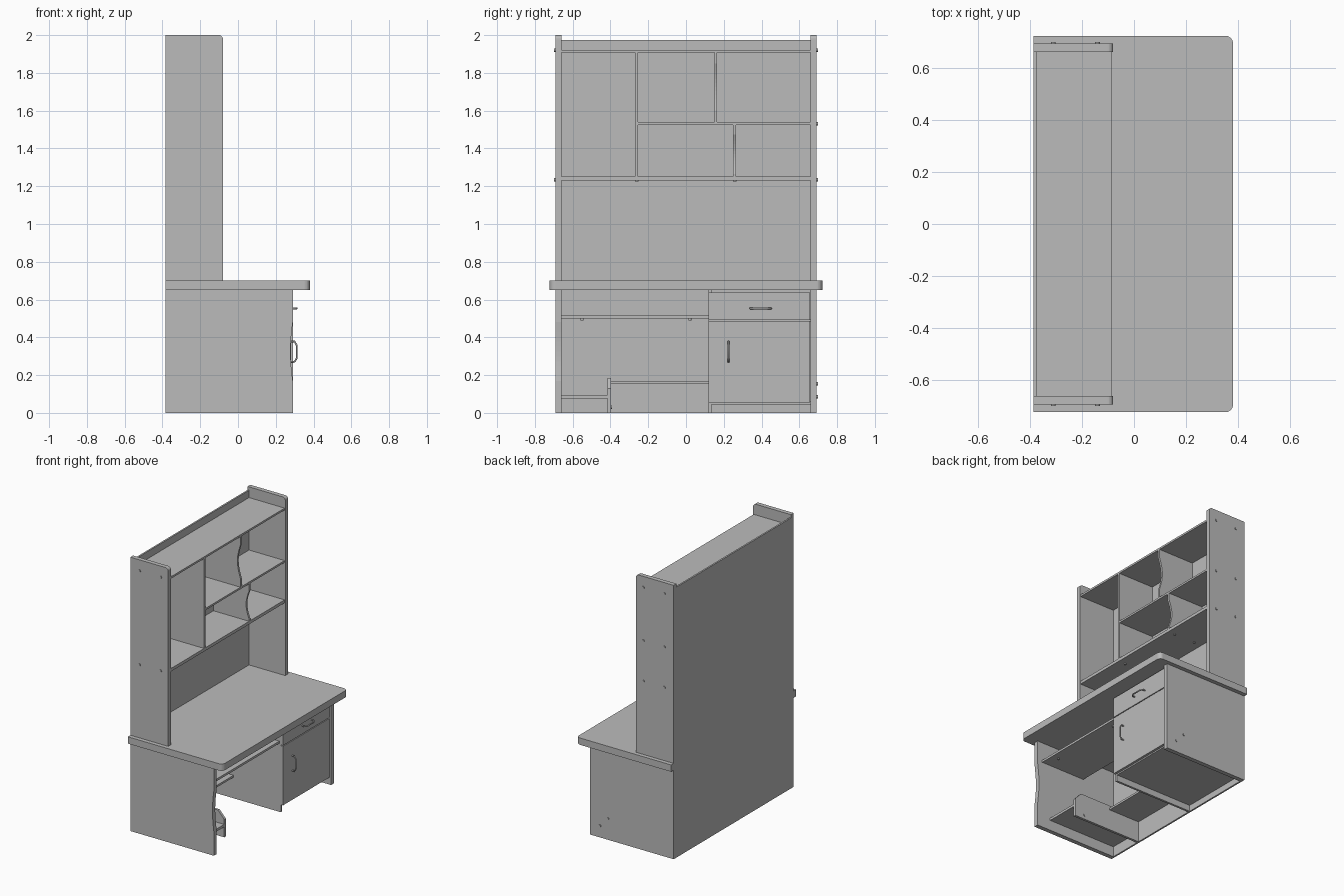
import bpy, bmesh, math
from mathutils import Vector

cube = bpy.data.objects.get("Cube")
if cube:
    bpy.data.objects.remove(cube, do_unlink=True)

grey = bpy.data.materials.new("light_grey")
grey.use_nodes = True
GREY = (0.5, 0.5, 0.5, 1)
grey.diffuse_color = GREY
grey.node_tree.nodes["Principled BSDF"].inputs["Base Color"].default_value = GREY


def finish(name, data):
    data.materials.append(grey)
    ob = bpy.data.objects.new(name, data)
    bpy.context.collection.objects.link(ob)
    return ob


def prism(name, outline, thickness):
    """Extrude a closed 3D outline along a vector."""
    bm = bmesh.new()
    face = bm.faces.new([bm.verts.new(p) for p in outline])
    new = bmesh.ops.extrude_face_region(bm, geom=[face])["geom"]
    verts = [v for v in new if isinstance(v, bmesh.types.BMVert)]
    bmesh.ops.translate(bm, vec=Vector(thickness), verts=verts)
    bmesh.ops.recalc_face_normals(bm, faces=bm.faces)
    me = bpy.data.meshes.new(name)
    bm.to_mesh(me)
    bm.free()
    return finish(name, me)


def board(name, x0, x1, y0, y1, z0, z1):
    outline = [(x0, y0, z0), (x1, y0, z0), (x1, y1, z0), (x0, y1, z0)]
    return prism(name, outline, (0, 0, z1 - z0))


def upright(name, profile, y0, y1):
    """Vertical board from an x-z profile."""
    return prism(name, [(x, y0, z) for x, z in profile], (0, y1 - y0, 0))


def corner(cx, cy, r, start, steps=6):
    """Quarter-circle points, counter-clockwise from the start angle."""
    angles = [start + math.pi / 2 * i / steps for i in range(steps + 1)]
    return [(cx + r * math.cos(a), cy + r * math.sin(a)) for a in angles]


def scooped(x0, x1, z0, z1, s0, s1, depth, steps=12):
    """Profile whose front edge has a shallow hollow from s0 to s1."""
    hollow = [(x1 - depth * math.sin(math.pi * i / steps), s0 + (s1 - s0) * i / steps)
              for i in range(steps + 1)]
    return [(x0, z0), (x1, z0)] + hollow + [(x1, z1), (x0, z1)]


def screw(name, centre, axis, r=0.009, depth=0.006):
    ring = []
    other = [i for i in range(3) if i != axis]
    for i in range(12):
        a = math.tau * i / 12
        p = list(centre)
        p[other[0]] += r * math.cos(a)
        p[other[1]] += r * math.sin(a)
        ring.append(p)
    push = [0, 0, 0]
    push[axis] = depth
    return prism(name, ring, push)


def handle(name, points, r=0.005):
    cu = bpy.data.curves.new(name, "CURVE")
    cu.dimensions = "3D"
    cu.bevel_depth = r
    cu.bevel_resolution = 2
    cu.use_fill_caps = True
    sp = cu.splines.new("POLY")
    sp.points.add(len(points) - 1)
    for p, co in zip(sp.points, points):
        p.co = (*co, 1)
    return finish(name, cu)


BACK, SHEET = -0.385, -0.373
IN, OUT = 0.66, 0.692          # inner and outer faces of the side panels
FRONT, HUTCH = 0.29, -0.08     # front edges of desk base and hutch

# Desktop with rounded front corners
r = 0.03
top = [(BACK, -0.722)] + corner(0.38 - r, -0.722 + r, r, -math.pi / 2)
top += corner(0.38 - r, 0.722 - r, r, 0) + [(BACK, 0.722)]
prism("desktop", [(x, y, 0.65) for x, y in top], (0, 0, 0.05))

# Base side panels
upright("base_right_panel", scooped(BACK, FRONT, 0, 0.65, 0.17, 0.48, 0.012), -OUT, -IN)
board("base_left_panel", BACK, FRONT, IN, OUT, 0, 0.65)

# Hutch side panels
r = 0.022
side = [(BACK, 0.7), (HUTCH, 0.7)] + corner(HUTCH - r, 2 - r, r, 0) + [(BACK, 2)]
for name, y0, y1 in (("right", -OUT, -IN), ("left", IN, OUT)):
    upright("hutch_" + name + "_panel", side, y0, y1)

# Back sheets
board("base_back", BACK, SHEET, -IN, IN, 0, 0.65)
board("hutch_back", BACK, SHEET, -IN, IN, 0.7, 1.975)

# Hutch shelves and dividers
edge = HUTCH - 0.005
board("top_shelf", SHEET, edge, -IN, IN, 1.908, 1.922)
board("middle_shelf", SHEET, edge, -0.255, IN, 1.525, 1.539)
board("bottom_shelf", SHEET, edge, -IN, IN, 1.23, 1.252)
board("tall_divider", SHEET, edge, -0.269, -0.254, 1.252, 1.908)
upright("upper_divider", scooped(SHEET, edge, 1.539, 1.908, 1.6, 1.85, 0.025), 0.15, 0.165)
upright("lower_divider", scooped(SHEET, edge, 1.252, 1.525, 1.265, 1.475, 0.025), 0.25, 0.265)

# Cabinet
board("cabinet_side", SHEET, 0.262, 0.12, 0.136, 0, 0.65)
board("cabinet_floor", SHEET, 0.262, 0.136, IN, 0.045, 0.06)
board("cabinet_rail", SHEET, 0.262, 0.136, IN, 0.48, 0.495)
board("cabinet_door", 0.262, 0.28, 0.12, 0.656, 0.055, 0.486)
board("drawer_front", 0.262, 0.28, 0.12, 0.656, 0.492, 0.638)


# Bowed handles
def bow(a, b, n=0.02):
    """Points of a rounded bar standing off the front between offsets a and b."""
    x0, x1 = 0.278, 0.311
    return [(x0, a), (x1 - 0.012, a), (x1, a + n), (x1, b - n), (x1 - 0.012, b), (x0, b)]


handle("drawer_handle", [(x, y, 0.553) for x, y in bow(0.34, 0.45)])
handle("door_handle", [(x, 0.225, z) for x, z in bow(0.27, 0.378)])

# Keyboard tray and its runners
board("keyboard_tray", -0.11, 0.25, -IN, 0.12, 0.5, 0.516)
for y in (-0.55, 0.02):
    screw("tray_fixing", (0.2, y, 0.49), 2, 0.008, 0.011)

# Low computer stand and foot rail
board("stand_shelf", SHEET, 0.18, -IN, -0.415, 0.076, 0.094)
stand = [(SHEET, 0), (0.18, 0), (0.18, 0.13), (0.13, 0.185), (SHEET, 0.185)]
upright("stand_wall", stand, -0.416, -0.398)
board("foot_shelf", SHEET, -0.12, -0.398, 0.12, 0.153, 0.168)
screw("stand_screw", (0.1, -0.398, 0.03), 1)

# Screw heads on the sides and under the bottom shelf
for x in (-0.31, -0.14):
    for z in (1.235, 1.92):
        screw("right_screw", (x, -OUT - 0.006, z), 1)
    for z in (1.235, 1.53, 1.92):
        screw("left_screw", (x, OUT, z), 1)
    for y in (-0.26, 0.258):
        screw("shelf_screw", (x, y, 1.224), 2)
for x, z in ((0.21, 0.085), (0.145, 0.155)):
    screw("base_screw", (x, OUT, z), 1)
